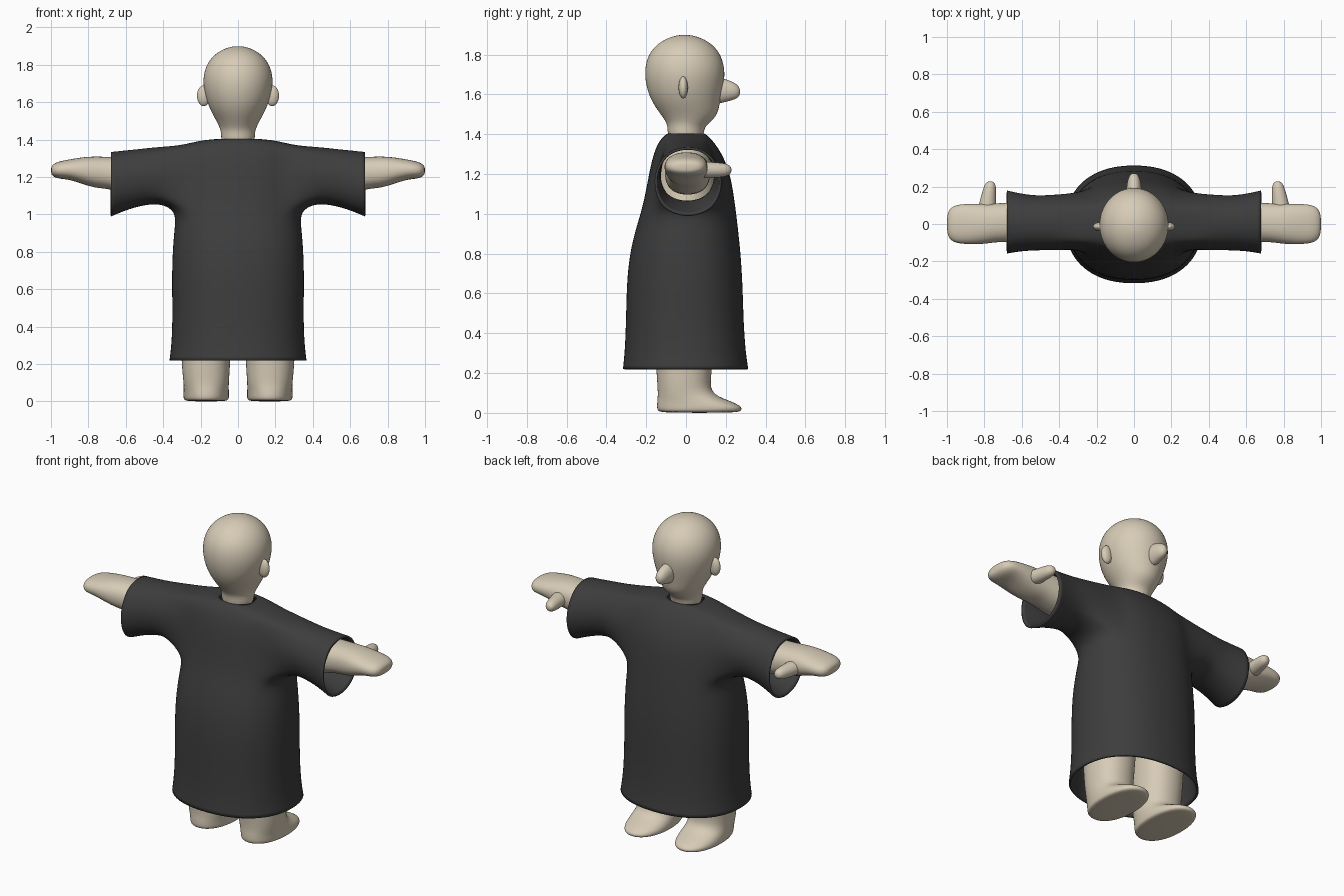
import bpy, bmesh, math

if "Cube" in bpy.data.objects:
    bpy.data.objects.remove(bpy.data.objects["Cube"])


def material(name, rgb):
    m = bpy.data.materials.new(name)
    m.diffuse_color = (*rgb, 1)
    m.use_nodes = True
    m.node_tree.nodes["Principled BSDF"].inputs["Base Color"].default_value = m.diffuse_color
    return m


SKIN = material("warm beige", (0.68, 0.60, 0.47))
CLOTH = material("charcoal cloth", (0.047, 0.047, 0.047))


def oval(n, k, power):
    """Unit superellipse point k of n."""
    a = 2 * math.pi * k / n
    c, s = math.cos(a), math.sin(a)
    f = lambda v: math.copysign(abs(v) ** (2 / power), v)
    return f(c), f(s)


def finish(name, bm, mat, mirror=False, levels=2, thickness=0):
    bmesh.ops.recalc_face_normals(bm, faces=bm.faces)
    for f in bm.faces:
        f.smooth = True
    me = bpy.data.meshes.new(name)
    bm.to_mesh(me)
    bm.free()
    me.materials.append(mat)
    ob = bpy.data.objects.new(name, me)
    bpy.context.collection.objects.link(ob)
    if mirror:
        ob.modifiers.new("mirror", 'MIRROR')
    ob.modifiers.new("smooth", 'SUBSURF').levels = levels
    ob.modifiers["smooth"].render_levels = levels
    if thickness:
        s = ob.modifiers.new("thickness", 'SOLIDIFY')
        s.thickness, s.offset = thickness, -1
    return ob


def loft(name, axis, rings, mat=SKIN, mirror=False, n=20, power=2.0):
    """Closed tube; each ring is (position on axis, centre a, centre b, radius a, radius b)."""
    bm = bmesh.new()
    rows = []
    for t, ca, cb, ra, rb in rings:
        row = []
        for k in range(n):
            u, v = oval(n, k, power)
            co = [ca + ra * u, cb + rb * v]
            co.insert(axis, t)
            row.append(bm.verts.new(co))
        rows.append(row)
    for lo, hi in zip(rows, rows[1:]):
        for k in range(n):
            bm.faces.new((lo[k], lo[(k + 1) % n], hi[(k + 1) % n], hi[k]))
    bm.faces.new(rows[0])
    bm.faces.new(rows[-1])
    return finish(name, bm, mat, mirror)


# Head and neck: upright rings
loft("head", 2, [(1.36, 0, 0, .092, .092), (1.43, 0, -.003, .09, .09),
                 (1.46, 0, .012, .097, .112), (1.50, 0, .016, .117, .145),
                 (1.55, 0, .003, .145, .168), (1.60, 0, -.004, .167, .186),
                 (1.66, 0, -.006, .184, .200), (1.72, 0, -.006, .190, .204),
                 (1.78, 0, -.007, .179, .192), (1.83, 0, -.007, .152, .163),
                 (1.87, 0, -.007, .108, .116), (1.893, 0, -.007, .055, .058),
                 (1.899, 0, -.007, .02, .02)])

# Nose, pointing to +y
loft("nose", 1, [(.14, 0, 1.62, .047, .078), (.19, 0, 1.62, .042, .062),
                 (.23, 0, 1.618, .037, .05), (.258, 0, 1.615, .027, .036),
                 (.272, 0, 1.614, .011, .015)], n=12)

# Ears
bm = bmesh.new()
bmesh.ops.create_uvsphere(bm, u_segments=16, v_segments=10, radius=1)
for v in bm.verts:
    v.co = (.183 + .038 * v.co.x, -.014 + .024 * v.co.y, 1.635 + .056 * v.co.z)
finish("ear", bm, SKIN, mirror=True, levels=1)

# Arms with mitten hands, and thumbs
loft("arm", 0, [(.20, 0, 1.20, .12, .11), (.55, .012, 1.20, .113, .107),
                (.68, .010, 1.222, .105, .086), (.75, .005, 1.225, .105, .086),
                (.82, 0, 1.233, .110, .076), (.90, 0, 1.241, .109, .054),
                (.96, 0, 1.237, .102, .047), (.99, 0, 1.236, .078, .033),
                (1.0, 0, 1.236, .04, .016)], mirror=True, power=2.3)
loft("thumb", 1, [(.05, .79, 1.222, .055, .045), (.12, .782, 1.22, .045, .042),
                  (.18, .773, 1.22, .038, .038), (.213, .769, 1.22, .03, .03),
                  (.229, .767, 1.22, .013, .013)], mirror=True, n=12)

# Legs with feet, toes toward +y
loft("leg", 2, [(0, .17, .067, .108, .195), (.012, .17, .068, .122, .215),
                (.035, .17, .067, .124, .216), (.065, .17, .032, .122, .178),
                (.10, .17, -.012, .122, .130), (.20, .172, -.010, .132, .140),
                (.45, .172, -.005, .14, .16), (.72, .15, 0, .14, .18)],
     mirror=True, power=2.2)

# Body hidden under the robe
loft("torso", 2, [(.60, 0, 0, .27, .19), (.75, 0, 0, .29, .22), (1.0, 0, 0, .27, .19),
                  (1.25, 0, 0, .24, .14), (1.33, 0, 0, .15, .1), (1.37, 0, 0, .08, .08)])

# Robe: open shell with armholes that run out into flared sleeves
N, LOW, HIGH = 24, 6, 10
ROBE = [(.22, -.002, .370, .318), (.30, -.004, .359, .307), (.45, -.006, .353, .298),
        (.65, -.007, .357, .294), (.80, -.004, .353, .281), (.92, .004, .343, .260),
        (1.02, .014, .332, .238), (1.12, .018, .335, .220), (1.22, .017, .335, .201),
        (1.31, .008, .33, .170), (1.368, 0, .31, .135), (1.397, 0, .20, .105),
        (1.404, 0, .104, .090)]
SLEEVE = [(.42, .008, 1.21, .155, .153), (.52, .005, 1.197, .152, .155),
          (.60, .008, 1.181, .160, .163), (.678, .010, 1.160, .176, .176)]
bm = bmesh.new()
rows = []
for z, cy, rx, ry in ROBE:
    pts = [oval(N, k, 2.25) for k in range(N)]
    rows.append([bm.verts.new((rx * u, cy + ry * v, z)) for u, v in pts])
for r in range(len(rows) - 1):
    for k in range(N):
        at_side = (k + 3) % 12 < 6
        if LOW <= r < HIGH and at_side:
            continue
        j = (k + 1) % N
        bm.faces.new((rows[r][k], rows[r][j], rows[r + 1][j], rows[r + 1][k]))
for side, mid in ((1, 0), (-1, 12)):
    col = lambda r, d: rows[r][(mid + d) % N]
    loop = [col(LOW, d) for d in range(-3, 4)]
    loop += [col(r, 3) for r in range(LOW + 1, HIGH)]
    loop += [col(HIGH, d) for d in range(3, -4, -1)]
    loop += [col(r, -3) for r in range(HIGH - 1, LOW, -1)]
    angles = [math.atan2((v.co.z - 1.195) / .174, (v.co.y - .01) / .15) for v in loop]
    for x, cy, cz, ry, rz in SLEEVE:
        new = [bm.verts.new((side * x, cy + ry * math.cos(a), cz + rz * math.sin(a)))
               for a in angles]
        for i in range(len(loop)):
            j = (i + 1) % len(loop)
            bm.faces.new((loop[i], loop[j], new[j], new[i]))
        loop = new
finish("robe", bm, CLOTH, thickness=.012)
